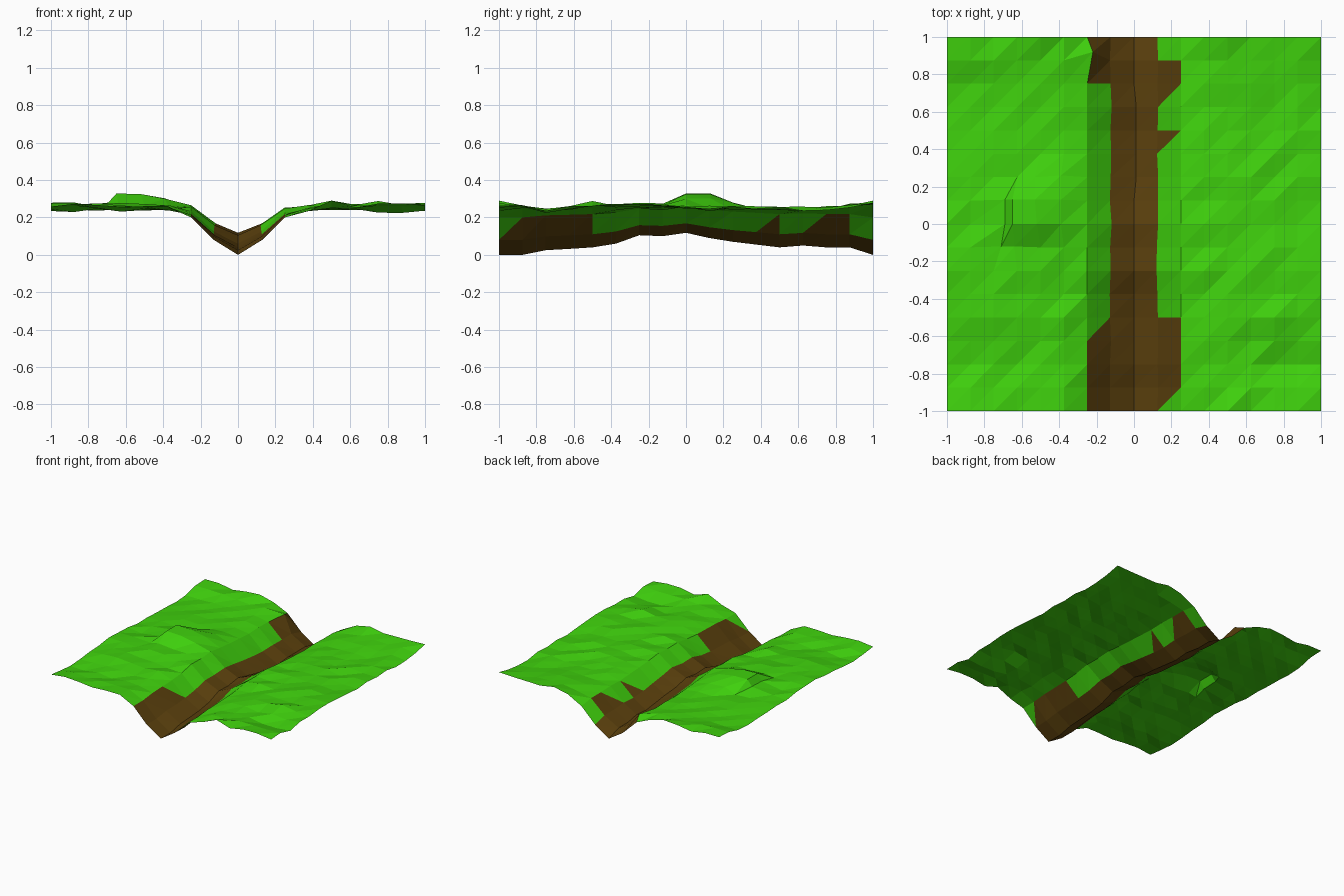
import bpy, bmesh, random

if "Cube" in bpy.data.objects:
    bpy.data.objects.remove(bpy.data.objects["Cube"])

random.seed(4)
N, S = 16, 0.125

# Height of the stream bed and of the banks along y
BED = [0, 0, .025, .032, .04, .06, .105, .1, .118, .09, .07, .055, .04, .05, .04, .04, 0]
BANK = [.265, .255, .237, .25, .265, .262, .265, .262, .258, .255, .25, .25, .25, .245, .25, .262, .27]

# Individual vertices: the overhanging hummock and a few ridges, keyed by grid (i, j)
SPECIAL = {
    (2, 7): (-.71, -.12, .262), (2, 8): (-.69, 0, .275), (2, 9): (-.69, .13, .28),
    (3, 7): (-.64, -.12, .275), (3, 8): (-.65, 0, .328), (3, 9): (-.65, .13, .328),
    (4, 8): (-.52, 0, .325), (4, 9): (-.53, .13, .325), (4, 10): (-.53, .25, .28),
    (5, 8): (-.39, 0, .30), (5, 9): (-.39, .13, .302), (5, 10): (-.39, .26, .275),
    (12, 0): (.5, -1, .29), (12, 16): (.5, 1, .29), (11, 0): (.375, -1, .235),
    (6, 15): (-.22, .92, .23), (4, 16): (-.5, 1, .285), (14, 4): (.75, -.5, .288),
}


def point(i, j):
    if (i, j) in SPECIAL:
        return SPECIAL[(i, j)]
    x, y = -1 + i * S, -1 + j * S
    bed, d = BED[j], abs(i - 8)
    jitter = random.uniform(-.013, .013)
    if d == 0:
        return (0.012 if 9 < j < 14 else 0, y, bed)
    if d == 1:
        return (x + jitter * .4, y, .08 + .75 * bed)
    if d == 2:
        return (x, y, .2 + (.55 if i < 8 else .45) * bed)
    return (x, y, BANK[j] + jitter - (.01 if d == 3 else 0))


# Bare earth outside the stream bed: (column, row, triangle), 0 = lower right, 1 = upper left
EARTH = {(6, j, t) for j in (0, 1, 2, 14, 15) for t in (0, 1)} | {(6, 3, 0)}
EARTH |= {(9, j, t) for j in (1, 2, 3, 14) for t in (0, 1)}
EARTH |= {(9, 0, 1), (9, 11, 1), (9, 13, 1)}


def material(name, color):
    m = bpy.data.materials.new(name)
    m.diffuse_color = (*color, 1)
    m.use_nodes = True
    m.node_tree.nodes["Principled BSDF"].inputs["Base Color"].default_value = m.diffuse_color
    return m


# Terrain sheet of triangulated cells
bm = bmesh.new()
v = [[bm.verts.new(point(i, j)) for j in range(N + 1)] for i in range(N + 1)]
for i in range(N):
    for j in range(N):
        a, b, c, d = v[i][j], v[i + 1][j], v[i + 1][j + 1], v[i][j + 1]
        for t, tri in enumerate(((a, b, c), (a, c, d))):
            f = bm.faces.new(tri)
            f.material_index = int(i in (7, 8) or (i, j, t) in EARTH)
mesh = bpy.data.meshes.new("terrain")
bm.to_mesh(mesh)
bm.free()
mesh.materials.append(material("grass", (.05, .64, .004)))
mesh.materials.append(material("earth", (.105, .052, .004)))
bpy.context.collection.objects.link(bpy.data.objects.new("terrain", mesh))
